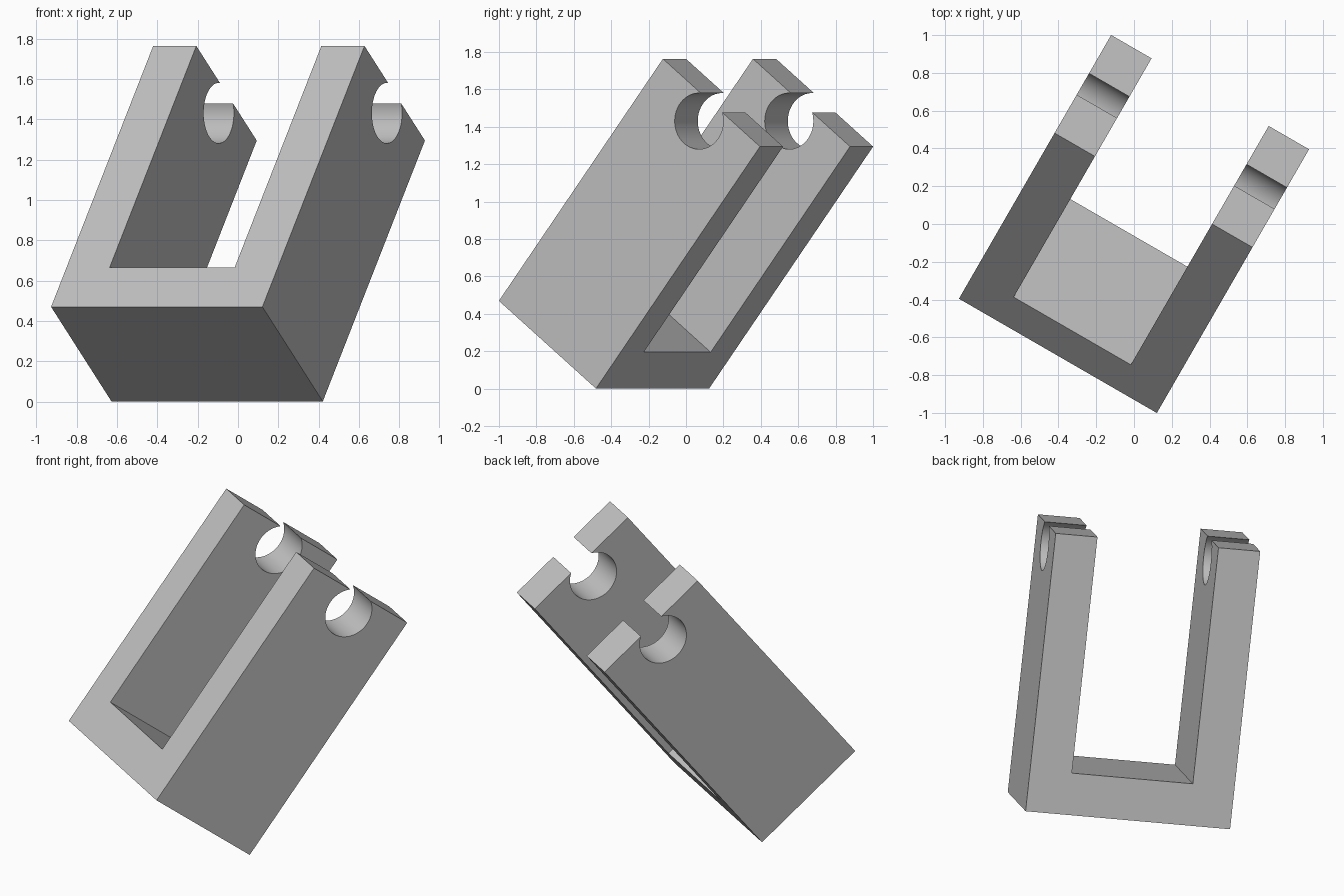
import bpy, bmesh
from math import radians
from mathutils import Matrix, Vector

if "Cube" in bpy.data.objects:
    bpy.data.objects.remove(bpy.data.objects["Cube"], do_unlink=True)

WIDTH, DEPTH, HEIGHT = 1.21, 0.761, 1.643
WALL = 0.247
HOLE_RADIUS, HOLE_DROP = 0.15, 0.125

grey = bpy.data.materials.new("plain grey")
grey.use_nodes = True
colour = (0.53, 0.53, 0.53, 1)
grey.diffuse_color = colour
grey.node_tree.nodes["Principled BSDF"].inputs["Base Color"].default_value = colour


def make_object(name, bm):
    bmesh.ops.recalc_face_normals(bm, faces=bm.faces)
    mesh = bpy.data.meshes.new(name)
    bm.to_mesh(mesh)
    bm.free()
    mesh.materials.append(grey)
    obj = bpy.data.objects.new(name, mesh)
    bpy.context.collection.objects.link(obj)
    return obj


# U-shaped fork: right half of the outline, mirrored, then extruded in depth
half, inner, top = WIDTH / 2, WIDTH / 2 - WALL, HEIGHT / 2
right = [(half, -top), (half, top), (inner, top), (inner, WALL - top)]
outline = right + [(-x, z) for x, z in reversed(right)]
bm = bmesh.new()
face = bm.faces.new([bm.verts.new((x, -DEPTH / 2, z)) for x, z in outline])
ext = bmesh.ops.extrude_face_region(bm, geom=[face])
moved = [v for v in ext["geom"] if isinstance(v, bmesh.types.BMVert)]
bmesh.ops.translate(bm, verts=moved, vec=Vector((0, DEPTH, 0)))
fork = make_object("clevis_fork", bm)

# Round pin sockets, open at the leg tips
bm = bmesh.new()
bmesh.ops.create_cone(
    bm, cap_ends=True, segments=96, radius1=HOLE_RADIUS, radius2=HOLE_RADIUS,
    depth=WIDTH * 1.2,
    matrix=Matrix.Translation((0, 0, top - HOLE_DROP)) @ Matrix.Rotation(radians(90), 4, "Y"))
cutter = make_object("pin_cutter", bm)
cutter.hide_render = True

bpy.context.view_layer.objects.active = fork
fork.select_set(True)
cut = fork.modifiers.new("pin sockets", "BOOLEAN")
cut.operation = "DIFFERENCE"
cut.solver = "EXACT"
cut.object = cutter
bpy.ops.object.modifier_apply(modifier=cut.name)
bpy.data.objects.remove(cutter, do_unlink=True)

# Smooth sockets with crisp edges, then lean the fork back and turn it
bpy.ops.object.select_all(action="DESELECT")
fork.select_set(True)
bpy.ops.object.shade_smooth_by_angle(angle=radians(30))
fork.rotation_euler = (radians(-38.05), 0, radians(-30))
fork.location = (0, 0, 0.882)
